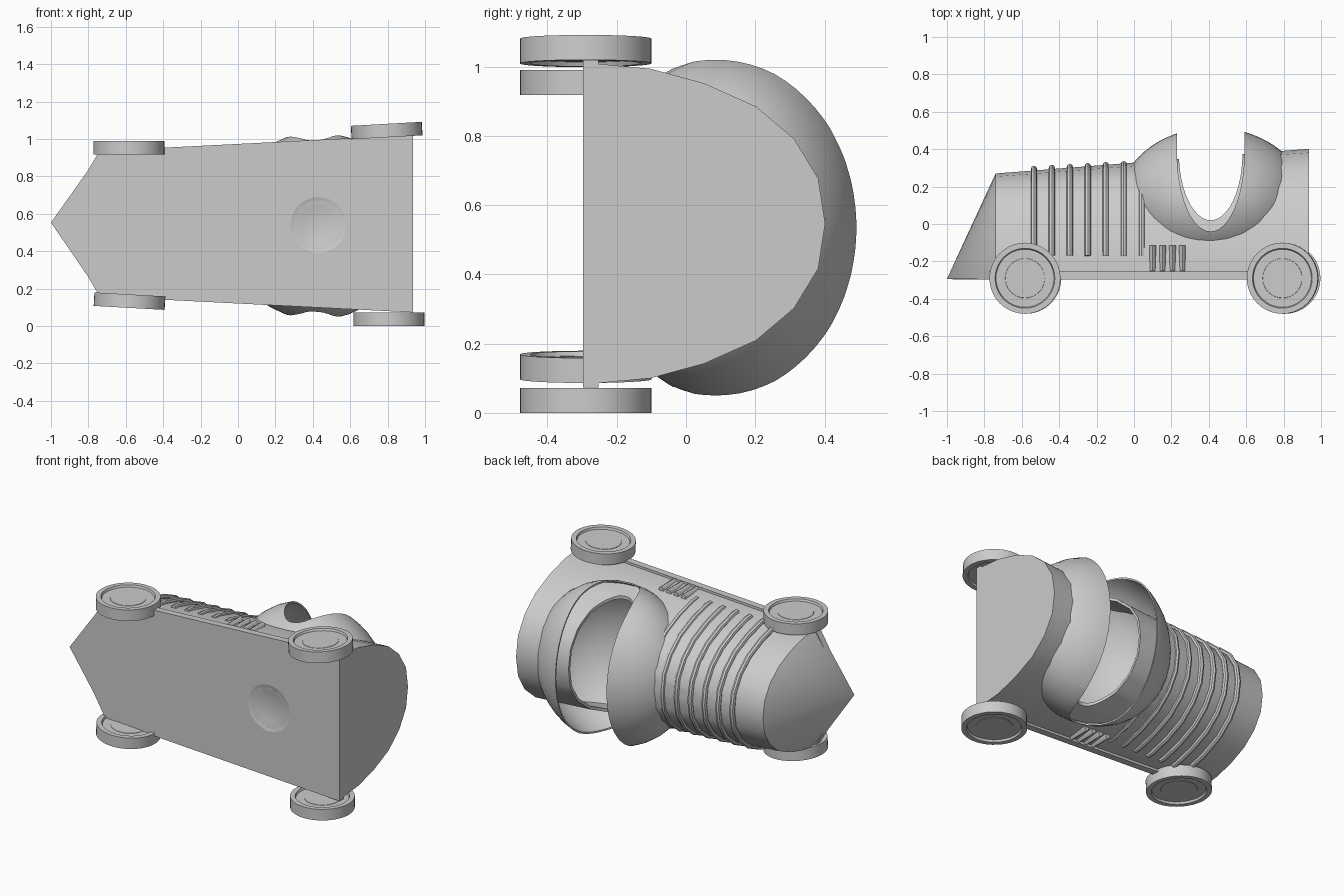
import bpy, bmesh, math
from mathutils import Vector, Matrix

if "Cube" in bpy.data.objects:
    bpy.data.objects.remove(bpy.data.objects["Cube"])

grey = bpy.data.materials.new("plain_grey")
grey.use_nodes = True
colour = (0.6, 0.6, 0.6, 1)
grey.diffuse_color = colour
grey.node_tree.nodes["Principled BSDF"].inputs["Base Color"].default_value = colour

FLOOR, MID = -0.293, 0.547
BACK, SHOULDER = 0.935, -0.74
BALL = Vector((0.423, 0.12, 0.535))
BALL_SIZE = Vector((0.5, 0.395, 0.502))


def smooth(obj, angle=35):
    bpy.ops.object.select_all(action="DESELECT")
    obj.select_set(True)
    bpy.context.view_layer.objects.active = obj
    bpy.ops.object.shade_smooth_by_angle(angle=math.radians(angle))


def finish(name, bm, angle=35):
    bmesh.ops.recalc_face_normals(bm, faces=bm.faces)
    mesh = bpy.data.meshes.new(name)
    bm.to_mesh(mesh)
    bm.free()
    mesh.materials.append(grey)
    obj = bpy.data.objects.new(name, mesh)
    bpy.context.collection.objects.link(obj)
    smooth(obj, angle)
    return obj


def cut(obj, *cutters):
    for cutter in cutters:
        mod = obj.modifiers.new("cut", "BOOLEAN")
        mod.operation, mod.solver, mod.object = "DIFFERENCE", "EXACT", cutter
        bpy.context.view_layer.objects.active = obj
        bpy.ops.object.modifier_apply(modifier=mod.name)
    smooth(obj, 28)


def prism(name, outline, shift):
    """Extrude a closed outline of 3D points along a vector."""
    bm = bmesh.new()
    face = bm.faces.new([bm.verts.new(p) for p in outline])
    new = bmesh.ops.extrude_face_region(bm, geom=[face])["geom"]
    verts = [v for v in new if isinstance(v, bmesh.types.BMVert)]
    bmesh.ops.translate(bm, verts=verts, vec=shift)
    return finish(name, bm)


def ellipsoid(name, centre, size):
    bm = bmesh.new()
    bmesh.ops.create_uvsphere(bm, u_segments=36, v_segments=36, radius=1)
    bm.transform(Matrix.Translation(centre) @ Matrix.Diagonal((*size, 1))
                 @ Matrix.Rotation(math.pi / 2, 4, "X"))
    return finish(name, bm)


# Half cross-section of the hood: height above the floor, half width
HALF = [(0, .46), (.05, .46), (.19, .447), (.345, .405), (.495, .338),
        (.605, .245), (.675, .13), (.695, 0)]
SECTION = HALF + [(h, -w) for h, w in reversed(HALF[:-1])]


def scale_at(x):
    return 0.81 + 0.19 * (x - SHOULDER) / (BACK - SHOULDER)


def section(x, lift=0, high=1, wide=1):
    s = scale_at(x)
    return [Vector((x, FLOOR + lift + h * s * high, MID + w * s * wide))
            for h, w in SECTION]


def loft(name, front, back, nose=None):
    """Join two arched sections, closing the front flat or with a point."""
    bm = bmesh.new()
    a, b = ([bm.verts.new(p) for p in ring] for ring in (front, back))
    pairs = [(i, (i + 1) % len(a)) for i in range(len(a))]
    for i, j in pairs:
        bm.faces.new((a[i], a[j], b[j], b[i]))
    bm.faces.new(b)
    if nose:
        tip = bm.verts.new(nose)
        for i, j in pairs:
            bm.faces.new((a[i], a[j], tip))
    else:
        bm.faces.new(a)
    return finish(name, bm, 28)


def u_slot(name, half_width, depth):
    """Cutter with a rounded bottom, running right across the body."""
    arc = [math.pi + math.pi * i / 24 for i in range(25)]
    x, y = .41, .38
    outline = [(x + half_width, .7, -.1), (x - half_width, .7, -.1)]
    outline += [(x + half_width * math.cos(a), y + depth * math.sin(a), -.1) for a in arc]
    return prism(name, outline, (0, 0, 1.3))


# Body: tapered arched shell with a pointed nose; base plate a little wider
body = loft("body", section(SHOULDER), section(BACK), (-1, FLOOR, 0.553))
front_w, rear_w = 0.389, 0.474
plate = [(-.97, .553), (SHOULDER, MID + front_w), (BACK, MID + rear_w),
         (BACK, MID - rear_w), (SHOULDER, MID - front_w)]
base = prism("base_plate", [(x, FLOOR - .004, z) for x, z in plate], (0, .044, 0))

# Cockpit ball: a thin shell with a U-shaped slot, over a narrower body slot
ball = ellipsoid("cockpit_ball", BALL, BALL_SIZE)
inside = ellipsoid("ball_cutter", BALL, BALL_SIZE * 0.98)
cavity = loft("cavity_cutter", section(-.12, .05, .9, .93),
              section(.925, .05, .9, .93))
ball_slot = u_slot("ball_slot_cutter", .18, .42)
body_slot = u_slot("body_slot_cutter", .17, .36)
# Shallow round dish under the floor
dish_radius = 0.57
dish = ellipsoid("dish_cutter", (.43, FLOOR + .016 - dish_radius, .54),
                 [dish_radius] * 3)
cut(ball, inside, ball_slot)
cut(body, cavity, body_slot, dish)
cut(base, dish)
for face in base.data.polygons:
    face.use_smooth = -.9999 < face.normal.y < -.9


# Hood ribs following the arch, sinking in slightly toward the cockpit
def rib(name, x, offset):
    side = .449 * scale_at(x)
    path = [p for p in section(x) if p.y > -.16]
    path = [Vector((x, -.17, MID + side)), *path, Vector((x, -.17, MID - side))]
    curve = bpy.data.curves.new(name, "CURVE")
    curve.dimensions = "3D"
    curve.bevel_depth, curve.bevel_resolution = 0.017, 2
    curve.use_fill_caps = True
    spline = curve.splines.new("POLY")
    spline.points.add(len(path) - 1)
    hub = Vector((x, FLOOR, MID))
    for point, p in zip(spline.points, path):
        point.co = (*(p + (p - hub).normalized() * offset), 1)
    curve.materials.append(grey)
    obj = bpy.data.objects.new(name, curve)
    bpy.context.collection.objects.link(obj)
    bpy.ops.object.select_all(action="DESELECT")
    obj.select_set(True)
    bpy.context.view_layer.objects.active = obj
    bpy.ops.object.convert(target="MESH")
    smooth(bpy.context.object)
    return bpy.context.object


ribs = [rib(f"hood_rib_{i + 1}", -.535 + .096 * i, .008 - .0025 * i) for i in range(7)]
cut(ribs[-1], inside)
for cutter in (inside, cavity, ball_slot, body_slot, dish):
    bpy.data.objects.remove(cutter)

# Short vent slats low on both sides
for side, label in ((1, "left"), (-1, "right")):
    for i in range(4):
        x = .10 + .053 * i
        z = MID + side * .425 * scale_at(x)
        outline = [(x + .02 * math.cos(a), -.25, z + side * .046 * math.sin(a))
                   for a in (math.pi * k / 6 for k in range(7))]
        prism(f"vent_slat_{label}_{i + 1}", outline, (0, .135, 0))

# Wheels: lathed rim with recessed discs and a faint hub step on both faces
FACE = [(0, .025), (.105, .025), (.106, .023), (.155, .023), (.16, .036), (.19, .036)]
PROFILE = FACE + [(r, -h) for r, h in reversed(FACE)]


def wheel(name, x, z, tilt):
    bm = bmesh.new()
    verts = [bm.verts.new((r, 0, h)) for r, h in PROFILE]
    edges = [bm.edges.new(pair) for pair in zip(verts, verts[1:])]
    bmesh.ops.spin(bm, geom=verts + edges, axis=(0, 0, 1), cent=(0, 0, 0),
                   angle=math.tau, steps=40)
    bmesh.ops.remove_doubles(bm, verts=bm.verts, dist=1e-4)
    bm.transform(Matrix.Translation((x, -.29, z))
                 @ Matrix.Rotation(math.radians(tilt), 4, "Y"))
    finish(name, bm)


wheel("rear_wheel_upper", .795, 1.045, -3.2)
wheel("rear_wheel_lower", .807, .036, 0)
wheel("front_wheel_upper", -.583, .954, 0)
wheel("front_wheel_lower", -.58, .133, 3.2)
